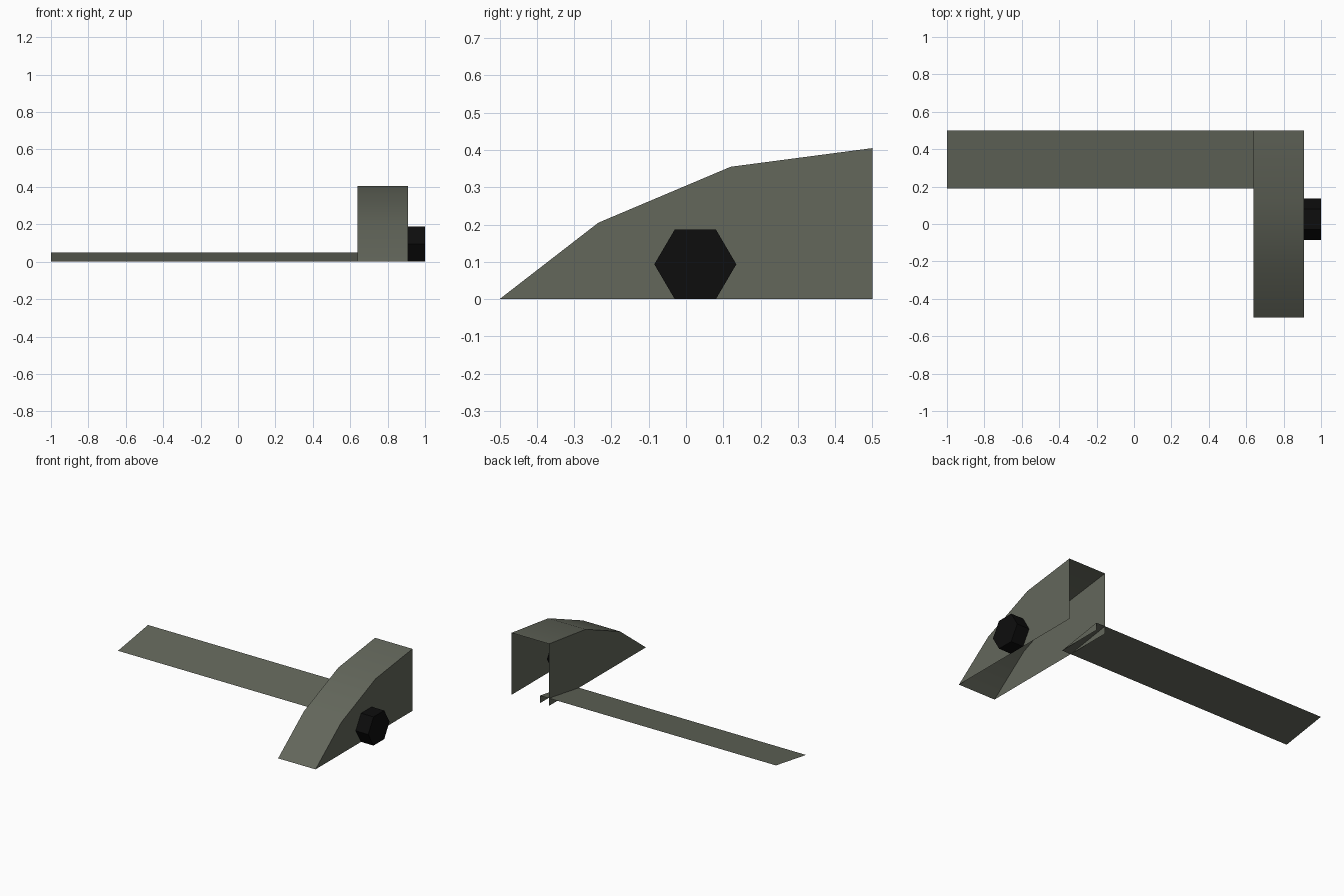
import bpy, bmesh, math

if "Cube" in bpy.data.objects:
    bpy.data.objects.remove(bpy.data.objects["Cube"])


def material(name, rgb):
    m = bpy.data.materials.new(name)
    m.diffuse_color = (*rgb, 1)
    m.use_nodes = True
    m.node_tree.nodes["Principled BSDF"].inputs["Base Color"].default_value = m.diffuse_color
    return m


GREEN = material("grey green paint", (0.125, 0.135, 0.105))
BLACK = material("black", (0.004, 0.004, 0.004))


def make_object(name, bm, mat):
    mesh = bpy.data.meshes.new(name)
    bm.to_mesh(mesh)
    bm.free()
    mesh.materials.append(mat)
    ob = bpy.data.objects.new(name, mesh)
    bpy.context.collection.objects.link(ob)
    return ob


def ring(bm, x, profile):
    return [bm.verts.new((x, y, z)) for y, z in profile]


# Fender: hollow shell, open underneath and at the back
profile = [(-0.5, 0), (-0.235, 0.205), (0.12, 0.355), (0.5, 0.405)]
bm = bmesh.new()
left, right = ring(bm, 0.64, profile), ring(bm, 0.91, profile)
for i in range(len(profile) - 1):
    bm.faces.new((left[i], right[i], right[i + 1], left[i + 1])).smooth = True
for side, x in ((left, 0.64), (right, 0.91)):
    foot = bm.verts.new((x, 0.5, 0))
    loop = side + [foot]
    bm.faces.new(loop if x < 0.8 else loop[::-1])
fender = make_object("fender", bm, GREEN)
bpy.context.view_layer.objects.active = fender
fender.select_set(True)
bpy.ops.object.shade_smooth_by_angle(angle=math.radians(35))

# Sloping thin running board, with a triangular plate at its inner end
bm = bmesh.new()
slope = [(0.19, 0), (0.5, 0.05)]
outer, inner = ring(bm, -1, slope), ring(bm, 0.705, slope)
bm.faces.new((outer[0], inner[0], inner[1], outer[1]))
bm.faces.new((inner[0], bm.verts.new((0.705, 0.5, 0)), inner[1]))
make_object("running_board", bm, GREEN)

# Six-sided hub on the outer wall
bm = bmesh.new()
hexagon = [(0.025 + 0.11 * math.cos(math.tau * i / 6),
            0.0935 + 0.108 * math.sin(math.tau * i / 6)) for i in range(6)]
back, front = ring(bm, 0.91, hexagon), ring(bm, 1.0, hexagon)
for i in range(6):
    j = (i + 1) % 6
    bm.faces.new((back[i], back[j], front[j], front[i]))
bm.faces.new(front)
bm.faces.new(back[::-1])
bmesh.ops.recalc_face_normals(bm, faces=bm.faces[:])
make_object("hub", bm, BLACK)
